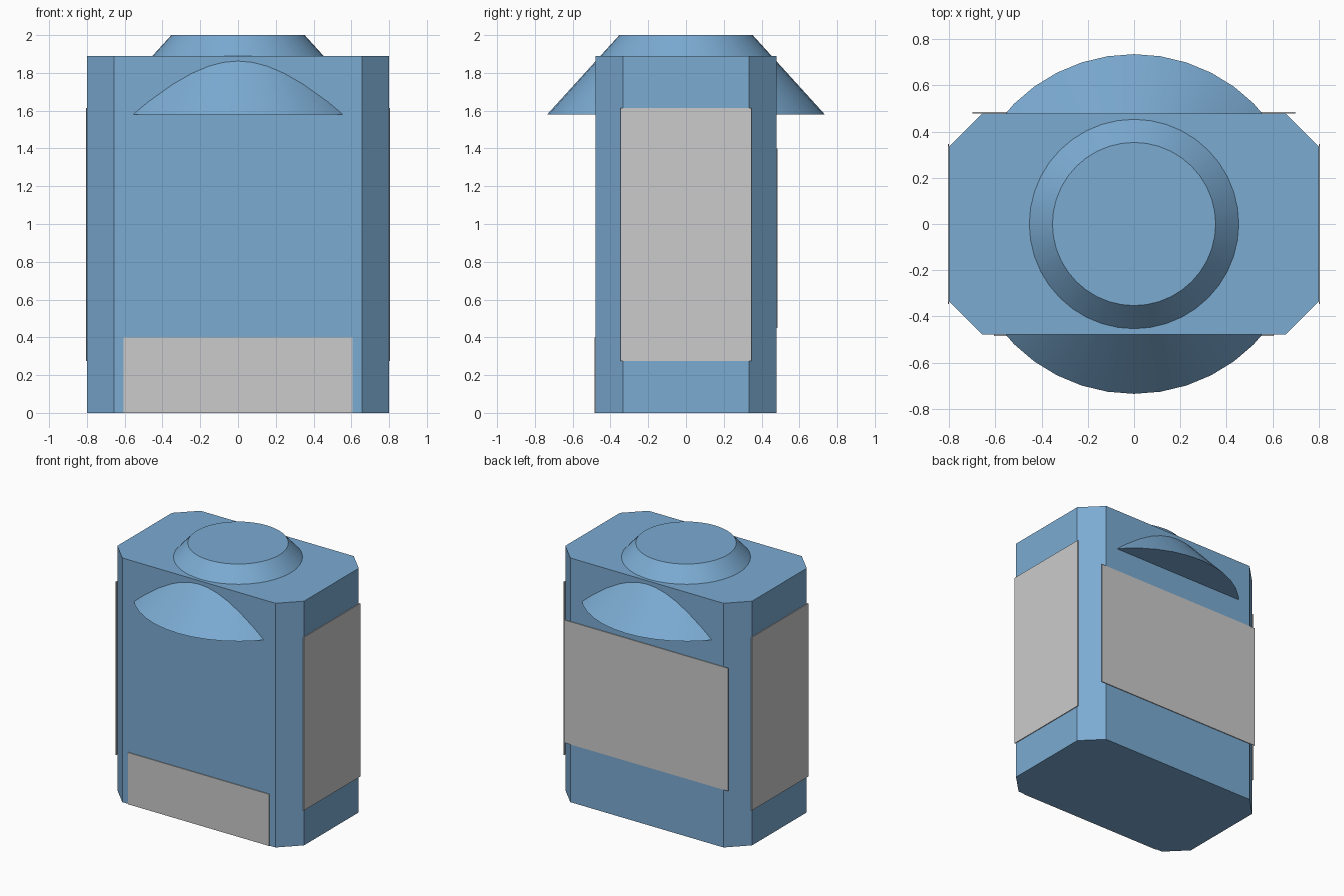
import bpy
import bmesh
import math

cube = bpy.data.objects.get("Cube")
if cube:
    bpy.data.objects.remove(cube, do_unlink=True)


def material(name, color):
    m = bpy.data.materials.new(name)
    m.diffuse_color = color
    m.use_nodes = True
    m.node_tree.nodes["Principled BSDF"].inputs["Base Color"].default_value = color
    return m


BLUE = material("steel blue", (0.20, 0.41, 0.65, 1))
GREY = material("label grey", (0.60, 0.60, 0.60, 1))


def add_object(name, bm, mat):
    bmesh.ops.recalc_face_normals(bm, faces=bm.faces)
    mesh = bpy.data.meshes.new(name)
    bm.to_mesh(mesh)
    bm.free()
    mesh.materials.append(mat)
    ob = bpy.data.objects.new(name, mesh)
    bpy.context.collection.objects.link(ob)
    return ob


def box(name, x, y, z, mat):
    """Box spanning the (min, max) ranges x, y and z."""
    bm = bmesh.new()
    bmesh.ops.create_cube(bm, size=1)
    for v in bm.verts:
        for i, (lo, hi) in enumerate((x, y, z)):
            v.co[i] = (lo + hi) / 2 + v.co[i] * (hi - lo)
    return add_object(name, bm, mat)


# Body: block with chamfered upright corners
W, D, H, CHAMFER = 0.80, 0.478, 1.89, 0.144
bm = bmesh.new()
outline = [(W, -D + CHAMFER), (W, D - CHAMFER), (W - CHAMFER, D), (-W + CHAMFER, D),
           (-W, D - CHAMFER), (-W, -D + CHAMFER), (-W + CHAMFER, -D), (W - CHAMFER, -D)]
base = bm.faces.new([bm.verts.new((x, y, 0)) for x, y in outline])
top = bmesh.ops.extrude_face_region(bm, geom=[base], use_keep_orig=True)
for item in top["geom"]:
    if isinstance(item, bmesh.types.BMVert):
        item.co.z = H
add_object("body", bm, BLUE)

# Cap: truncated cone that pokes out of the front, back and top
bm = bmesh.new()
bmesh.ops.create_cone(bm, cap_ends=True, segments=40,
                      radius1=0.735, radius2=0.353, depth=0.42)
bmesh.ops.translate(bm, verts=bm.verts, vec=(0, 0, 1.79))
cap = add_object("cap", bm, BLUE)
bpy.ops.object.select_all(action="DESELECT")
cap.select_set(True)
bpy.context.view_layer.objects.active = cap
bpy.ops.object.shade_smooth_by_angle(angle=math.radians(30))

# Label plates
T = 0.006
box("front_label", (-0.605, 0.605), (-D - T, -D), (0, 0.40), GREY)
box("back_label", (-0.70, 0.70), (D, D + T), (0.45, 1.40), GREY)
for side, name in ((1, "left_label"), (-1, "right_label")):
    box(name, sorted((side * W, side * (W + T))), (-0.346, 0.346), (0.275, 1.615), GREY)
